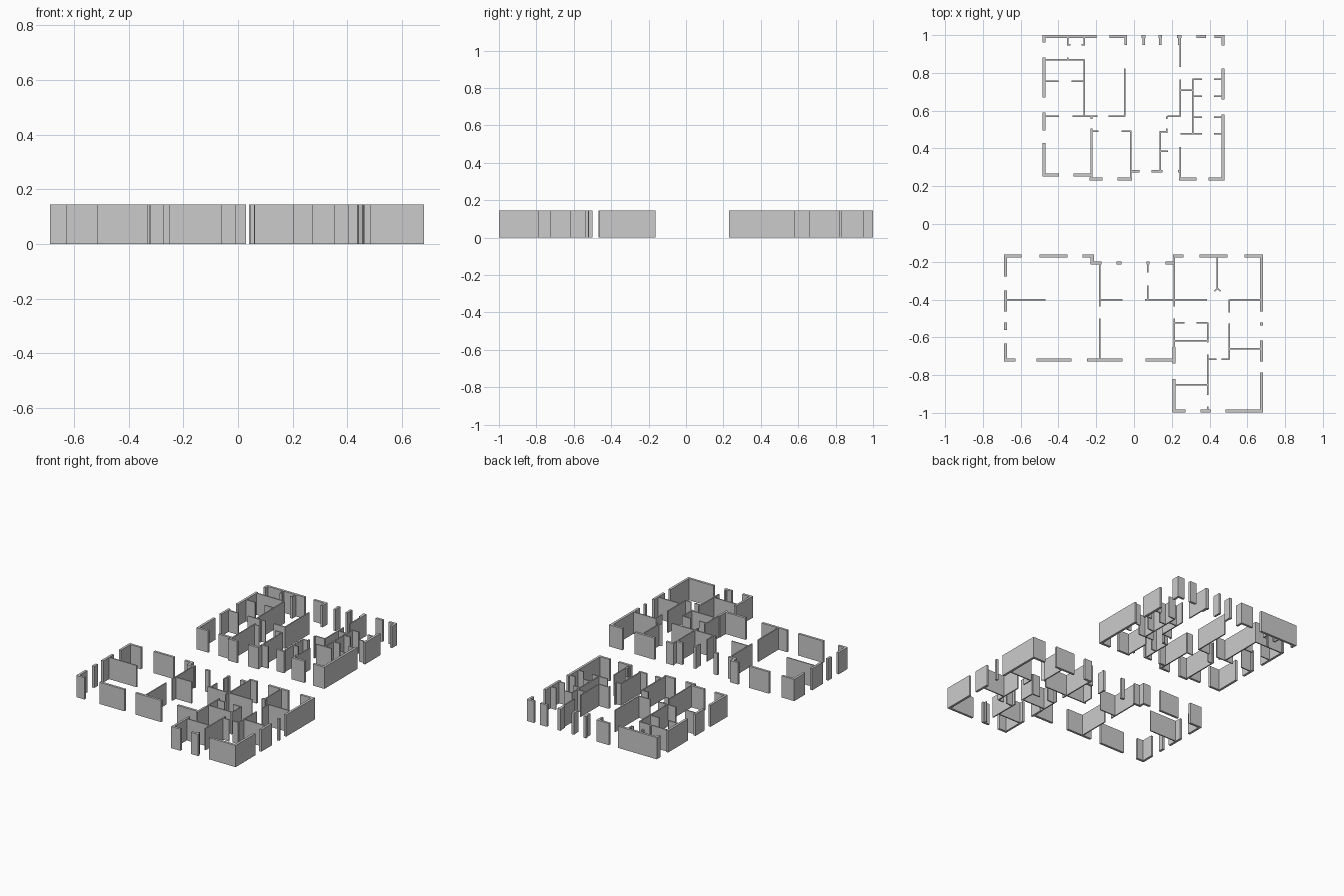
import bpy, bmesh
from mathutils import Vector

HEIGHT = 0.145
OUTER, INNER = 0.016, 0.008


class Walls:
    """Collects upright wall slabs into one object."""

    def __init__(self, name, thickness):
        self.name, self.t, self.bm = name, thickness, bmesh.new()

    def slab(self, a, b, t=None):
        a, b = Vector(a), Vector(b)
        d = (b - a).normalized()
        n = Vector((-d.y, d.x)) * (t or self.t) / 2
        ring = [a - n, b - n, b + n, a + n]
        lo = [self.bm.verts.new((p.x, p.y, 0)) for p in ring]
        hi = [self.bm.verts.new((p.x, p.y, HEIGHT)) for p in ring]
        self.bm.faces.new(lo[::-1])
        self.bm.faces.new(hi)
        for i in range(4):
            j = (i + 1) % 4
            self.bm.faces.new((lo[i], lo[j], hi[j], hi[i]))

    def along_x(self, y, *spans, t=None):
        for x0, x1 in spans:
            self.slab((x0, y), (x1, y), t)

    def along_y(self, x, *spans, t=None):
        for y0, y1 in spans:
            self.slab((x, y0), (x, y1), t)

    def finish(self):
        me = bpy.data.meshes.new(self.name)
        self.bm.to_mesh(me)
        self.bm.free()
        bpy.context.collection.objects.link(bpy.data.objects.new(self.name, me))


# Rear floor: outside walls with door and window gaps
w = Walls("rear_floor_outer_walls", OUTER)
w.along_x(0.992, (-0.484, -0.198), (-0.13, -0.037), (0.04, 0.06), (0.13, 0.147),
          (0.228, 0.252), (0.33, 0.38), (0.426, 0.479))
w.along_y(-0.476, (0.96, 1.0), (0.67, 0.882), (0.495, 0.59), (0.252, 0.43))
w.along_y(0.471, (0.946, 1.0), (0.66, 0.824), (0.23, 0.58))
for x in (-0.044, 0.052, 0.139, 0.239):
    w.along_y(x, (0.948, 1.0), t=0.014)
w.along_x(0.26, (-0.484, -0.397), (-0.32, -0.221))
w.along_x(0.238, (-0.235, -0.167), (-0.087, -0.01), (0.237, 0.33), (0.394, 0.479))
w.along_x(0.28, (-0.018, 0.03), (0.093, 0.15), (0.232, 0.25), t=0.014)
w.finish()

# Rear floor: partitions
w = Walls("rear_floor_partitions", INNER)
w.along_y(-0.352, (0.945, 0.99), (0.869, 0.882))
w.along_y(-0.263, (0.945, 0.99), (0.57, 0.869))
w.along_x(0.949, (-0.355, -0.336), (-0.278, -0.26))
w.along_x(0.869, (-0.47, -0.263))
w.along_x(0.755, (-0.47, -0.4), (-0.33, -0.263))
w.along_x(0.57, (-0.47, -0.396), (-0.325, -0.193), (-0.135, -0.047), (0.177, 0.246))
w.along_y(-0.05, (0.57, 0.824))
w.along_y(-0.225, (0.24, 0.506), (0.555, 0.57))
w.along_x(0.492, (-0.225, -0.188), (-0.066, -0.018))
w.along_y(-0.018, (0.238, 0.495))
w.along_y(0.14, (0.28, 0.492))
w.along_x(0.488, (0.14, 0.175))
w.along_y(0.174, (0.482, 0.505), (0.555, 0.57))
w.along_x(0.384, (0.14, 0.18))
w.along_y(0.246, (0.83, 0.99), (0.57, 0.766), (0.24, 0.408))
w.along_x(0.708, (0.246, 0.31))
w.along_y(0.31, (0.475, 0.768))
for y in (0.766, 0.677, 0.565, 0.477):
    w.along_x(y, (0.31, 0.36), (0.424, 0.465))
w.along_x(0.477, (0.246, 0.31))
w.finish()

# Front floor: outside walls
w = Walls("front_floor_outer_walls", OUTER)
w.along_x(-0.17, (-0.685, -0.595), (-0.5, -0.352), (-0.272, -0.214),
          (0.206, 0.262), (0.347, 0.495), (0.585, 0.68))
w.along_x(-0.207, (-0.227, -0.172), (-0.093, -0.066), (0.066, 0.082), (0.167, 0.214))
w.along_y(-0.221, (-0.215, -0.162))
w.along_y(-0.68, (-0.278, -0.162), (-0.464, -0.352), (-0.56, -0.522), (-0.728, -0.633))
w.along_x(-0.721, (-0.685, -0.627), (-0.516, -0.33), (-0.25, -0.06), (0.06, 0.218))
w.along_y(0.674, (-0.464, -0.162), (-0.538, -0.522), (-0.728, -0.617), (-0.999, -0.787))
w.along_x(-0.991, (0.204, 0.272), (0.352, 0.405), (0.484, 0.68))
w.along_y(0.212, (-0.739, -0.65), (-0.999, -0.82), t=0.014)
w.finish()

# Front floor: partitions
w = Walls("front_floor_partitions", INNER)
w.along_x(-0.4, (-0.675, -0.468), (-0.182, -0.06), (0.058, 0.386), (0.505, 0.67))
w.along_y(-0.182, (-0.437, -0.207), (-0.718, -0.5))
w.along_y(0.074, (-0.257, -0.207), (-0.4, -0.326))
w.along_y(0.213, (-0.437, -0.17), (-0.65, -0.5))
w.along_y(0.442, (-0.342, -0.178))
for dx in (-0.016, 0.016):
    w.slab((0.442, -0.34), (0.442 + dx, -0.356))
w.along_x(-0.522, (0.214, 0.267), (0.33, 0.389))
w.along_x(-0.617, (0.214, 0.389))
w.along_x(-0.85, (0.214, 0.389))
w.along_x(-0.716, (0.389, 0.437), (0.463, 0.505))
w.along_y(0.39, (-0.628, -0.522), (-0.904, -0.69), (-0.985, -0.967))
w.along_y(0.505, (-0.468, -0.4), (-0.718, -0.527))
w.along_x(-0.66, (0.505, 0.67))
w.finish()
